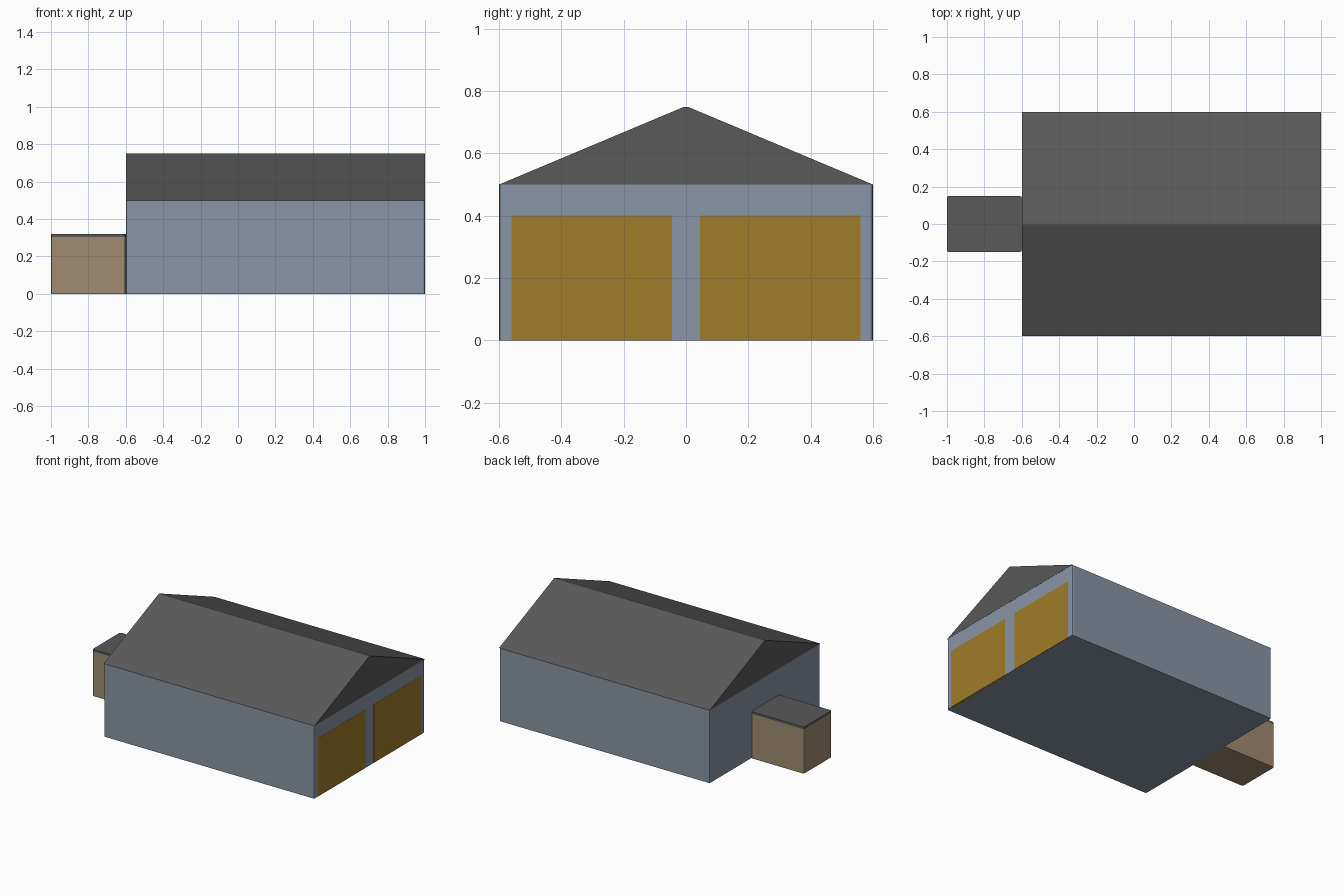
import bpy, bmesh

if "Cube" in bpy.data.objects:
    bpy.data.objects.remove(bpy.data.objects["Cube"])


def material(name, rgb):
    m = bpy.data.materials.new(name)
    m.diffuse_color = (*rgb, 1)
    m.use_nodes = True
    m.node_tree.nodes["Principled BSDF"].inputs["Base Color"].default_value = m.diffuse_color
    return m


WALL = material("blue_grey_wall", (0.25, 0.30, 0.38))
ROOF = material("dark_roof", (0.10, 0.10, 0.10))
DOOR = material("ochre_door", (0.35, 0.20, 0.02))
TAN = material("tan_wall", (0.35, 0.26, 0.16))


def prism(name, profile, axis, start, end, mat, bevel_edges=None, width=0.01):
    """Extrude a closed profile along x or z, softening the chosen edges."""
    bm = bmesh.new()
    place = {"x": lambda a, b: (start, a, b), "z": lambda a, b: (a, b, start)}[axis]
    step = {"x": (end - start, 0, 0), "z": (0, 0, end - start)}[axis]
    base = bm.faces.new([bm.verts.new(place(a, b)) for a, b in profile])
    ext = bmesh.ops.extrude_face_region(bm, geom=[base], use_keep_orig=True)
    top = [g for g in ext["geom"] if isinstance(g, bmesh.types.BMVert)]
    bmesh.ops.translate(bm, verts=top, vec=step)
    bmesh.ops.recalc_face_normals(bm, faces=bm.faces[:])
    if bevel_edges:
        edges = [e for e in bm.edges if bevel_edges(e)]
        bmesh.ops.bevel(bm, geom=edges, offset=width, segments=2,
                        profile=0.5, affect="EDGES")
    me = bpy.data.meshes.new(name)
    bm.to_mesh(me)
    bm.free()
    me.materials.append(mat)
    ob = bpy.data.objects.new(name, me)
    bpy.context.collection.objects.link(ob)
    return ob


def block(name, x, y, z, mat, soft=True):
    rect = [(x[0], y[0]), (x[1], y[0]), (x[1], y[1]), (x[0], y[1])]
    upright = lambda e: abs(e.verts[0].co.z - e.verts[1].co.z) > 1e-4
    return prism(name, rect, "z", z[0], z[1], mat, upright if soft else None)


# main building
block("main_walls", (-0.6, 0.999), (-0.6, 0.6), (0, 0.5), WALL)

# gable roof with a slightly rounded ridge
prism("gable_roof", [(-0.6, 0.5), (0.6, 0.5), (0, 0.752)], "x", -0.6, 1.0, ROOF,
      lambda e: all(v.co.z > 0.7 for v in e.verts))

# pair of vehicle doors on the right-hand end
for side, label in ((-1, "front"), (1, "back")):
    ys = sorted((side * 0.045, side * 0.56))
    block(f"{label}_bay_door", (0.98, 1.0), ys, (0, 0.4), DOOR, soft=False)

# small annex with a flat roof slab
block("annex_walls", (-1.0, -0.6), (-0.15, 0.15), (0, 0.305), TAN)
block("annex_roof", (-1.0, -0.6), (-0.15, 0.15), (0.305, 0.32), ROOF)
